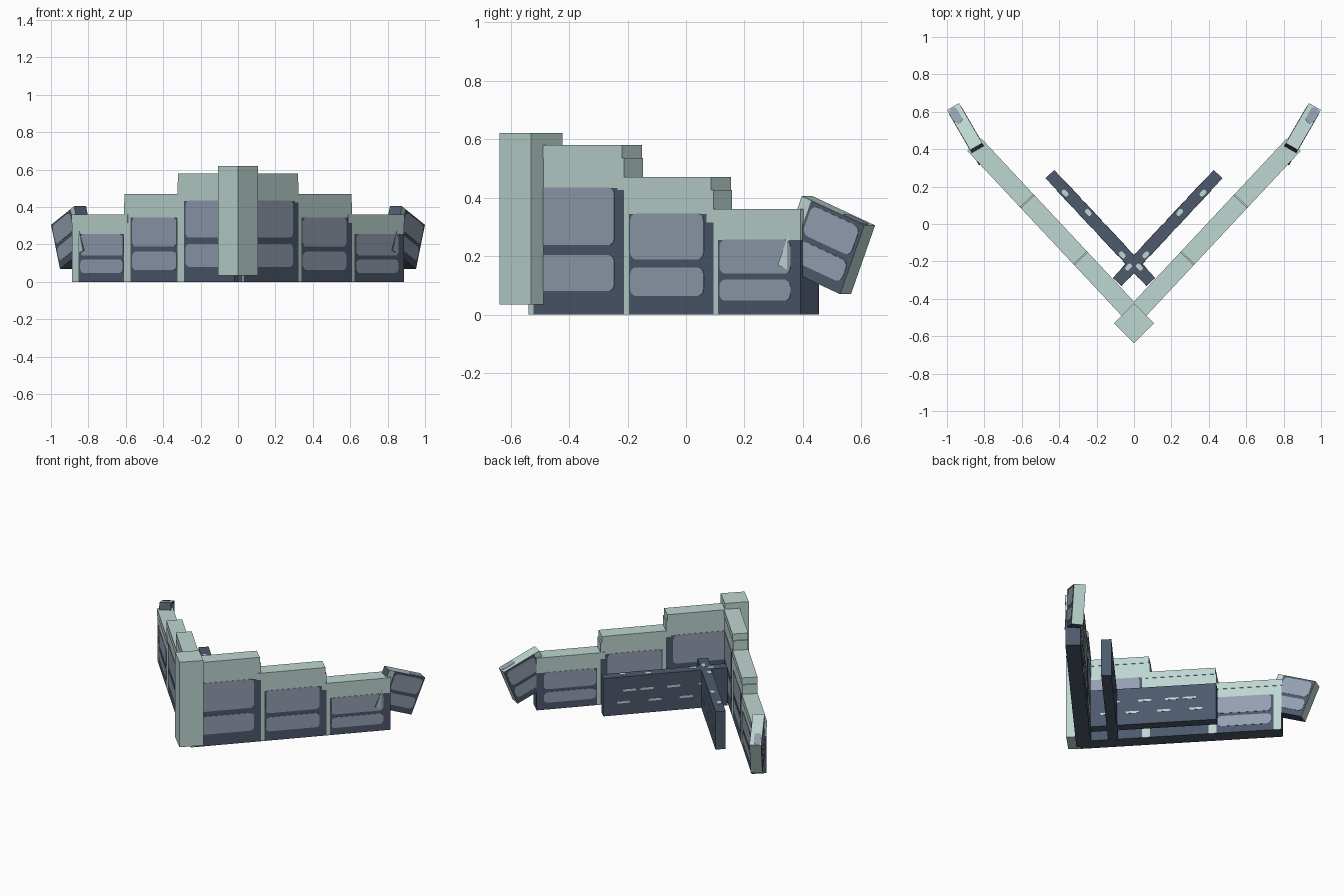
import bpy, bmesh
from math import radians, sin, cos, pi
from mathutils import Matrix, Vector

if "Cube" in bpy.data.objects:
    bpy.data.objects.remove(bpy.data.objects["Cube"])


def material(name, rgb):
    mat = bpy.data.materials.new(name)
    mat.use_nodes = True
    colour = [(c / 255) ** 2.2 for c in rgb] + [1]
    mat.diffuse_color = colour
    mat.node_tree.nodes["Principled BSDF"].inputs["Base Color"].default_value = colour
    return mat


MATS = [material("pale stone", (188, 213, 208)),
        material("dark slate", (78, 90, 108)),
        material("grey blue panel", (146, 158, 176))]
PALE, DARK, PANEL = range(3)
MIRROR = Matrix.Scale(-1, 4, Vector((1, 0, 0)))


def finish(name, bm, matrix):
    bm.transform(matrix)
    bmesh.ops.recalc_face_normals(bm, faces=bm.faces)
    mesh = bpy.data.meshes.new(name)
    bm.to_mesh(mesh)
    bm.free()
    for mat in MATS:
        mesh.materials.append(mat)
    bpy.context.collection.objects.link(bpy.data.objects.new(name, mesh))


def box(name, low, high, matrix, rule, cuts=()):
    """Box between two corners, sliced at (axis, value) cuts and coloured by rule."""
    low, high = Vector(low), Vector(high)
    bm = bmesh.new()
    bmesh.ops.create_cube(bm, size=1)
    for v in bm.verts:
        v.co = Vector(a + (b - a) * (c + 0.5) for a, b, c in zip(low, high, v.co))
    for axis, value in cuts:
        point, normal = Vector(), Vector()
        point[axis], normal[axis] = value, 1
        bmesh.ops.bisect_plane(bm, geom=bm.verts[:] + bm.edges[:] + bm.faces[:],
                               plane_co=point, plane_no=normal)
    bm.normal_update()
    for f in bm.faces:
        f.material_index = rule(f.calc_center_median(), f.normal)
    finish(name, bm, matrix)


def plate(name, x0, x1, y0, y1, radius, matrix, colour):
    """Thin rounded rectangle in the local xy plane."""
    bm = bmesh.new()
    r = min(radius, (x1 - x0) / 2.01, (y1 - y0) / 2.01)
    corners = [(x1 - r, y1 - r), (x0 + r, y1 - r), (x0 + r, y0 + r), (x1 - r, y0 + r)]
    ring = []
    for i, (cx, cy) in enumerate(corners):
        for k in range(5):
            a = (i + k / 4) * pi / 2
            ring.append(bm.verts.new((cx + r * cos(a), cy + r * sin(a), -0.002)))
    face = bm.faces.new(ring)
    top = bmesh.ops.extrude_face_region(bm, geom=[face])["geom"]
    for v in top:
        if isinstance(v, bmesh.types.BMVert):
            v.co.z = 0.002
    for f in bm.faces:
        f.material_index = colour
    finish(name, bm, matrix)


def upright(matrix, y):
    return matrix @ Matrix.Translation((0, y, 0)) @ Matrix.Rotation(pi / 2, 4, "X")


def pale(centre, normal):
    return PALE


def dark(centre, normal):
    return DARK


# Corner post
box("corner_post", (-0.076, -0.076, 0.035), (0.076, 0.076, 0.62),
    Matrix.Translation((0, -0.53, 0)) @ Matrix.Rotation(pi / 4, 4, "Z"), pale)

# start, end, cap start, cap end, total height of each wall step
STEPS = [(0, 0.447, 0, 0.44, 0.58),
         (0.447, 0.865, 0.418, 0.857, 0.47),
         (0.865, 1.272, 0.836, 1.275, 0.36)]
ANGLE = Matrix.Rotation(radians(46.9), 4, "Z")

for side, flip in (("left", Matrix()), ("right", MIRROR)):
    wall = flip @ Matrix.Translation((0.02, -0.54, 0)) @ ANGLE

    # Stepped outer wall
    for n, (t0, t1, c0, c1, height) in enumerate(STEPS, 1):
        h = height - 0.045
        if side == "left":
            s0, s1, p0, p1 = t0, t0 + 0.022, t0 + 0.03, t1 - 0.045
        else:
            s0, s1, p0, p1 = t1 - 0.05, t1, t0 + 0.005, t1 - 0.065
        edge = s1 if side == "left" else s0

        def body_rule(c, normal):
            if normal.z < -0.5:
                return DARK
            strip = abs(normal.y) > 0.5 and s0 < c.x < s1
            return PALE if c.z > 0.81 * h or strip else DARK

        box(f"{side}_wall_body_{n}", (t0, 0.003, 0), (t1, 0.097, h), wall, body_rule,
            [(2, 0.81 * h), (0, edge)])
        box(f"{side}_wall_cap_{n}", (c0, 0, h), (c1, 0.1, height), wall, pale)
        for face, y in (("outer", 0.003), ("inner", 0.097)):
            for row, low, high in (("lower", 0.15, 0.38), ("upper", 0.444, 0.812)):
                plate(f"{side}_{face}_{row}_panel_{n}", p0, p1, low * h, high * h, 0.025,
                      upright(wall, y), PANEL)

    # Tilted block at the wall end
    block = (flip @ Matrix.Translation((0.882, 0.48, 0.237))
             @ Matrix.Rotation(radians(60), 4, "Z") @ Matrix.Rotation(radians(22), 4, "Y"))
    a, b, c = 0.133, 0.037, 0.127

    def block_rule(centre, normal):
        if normal.z > 0.5 or normal.x > 0.5:
            return PALE
        return PALE if abs(normal.y) > 0.5 and centre.x < 0.04 - a else DARK

    box(f"{side}_end_block", (-a, -b, -c), (a, b, c), block, block_rule, [(0, 0.04 - a)])
    for face, y in (("outer", -b), ("inner", b)):
        for row, low, high in (("lower", -0.09, -0.012), ("upper", 0.008, 0.115)):
            plate(f"{side}_block_{face}_{row}_panel", 0.05 - a, a - 0.012, low, high, 0.025,
                  upright(block, y), PANEL)
    plate(f"{side}_block_top_patch", a - 0.1, a - 0.005, -b + 0.004, 0.012, 0.02,
          block @ Matrix.Translation((0, 0, c)), PANEL)

    # Low inner wall, crossing its mirror twin
    low_wall = flip @ Matrix.Translation((-0.09, -0.31, 0)) @ ANGLE
    w, top = 0.032, 0.26
    box(f"{side}_inner_wall", (0, -w, 0), (0.79, w, top), low_wall, dark)

    # Pale chips on the inner wall
    for face, y in (("outer", -w), ("inner", w)):
        for z, starts in ((0.08, (0.06, 0.22, 0.42, 0.62)), (0.16, (0.1, 0.3, 0.47, 0.58))):
            for n, t in enumerate(starts, 1):
                plate(f"{side}_{face}_chip_{n}", t, t + 0.085, z, z + 0.014, 0.007,
                      upright(low_wall, y), PALE)
    for n, (t, y) in enumerate(((0.1, 0.01), (0.21, -0.012), (0.5, 0.01), (0.66, -0.01)), 1):
        plate(f"{side}_top_chip_{n}", t - 0.02, t + 0.02, y - 0.012, y + 0.012, 0.01,
              low_wall @ Matrix.Translation((0, 0, top)), PALE)
